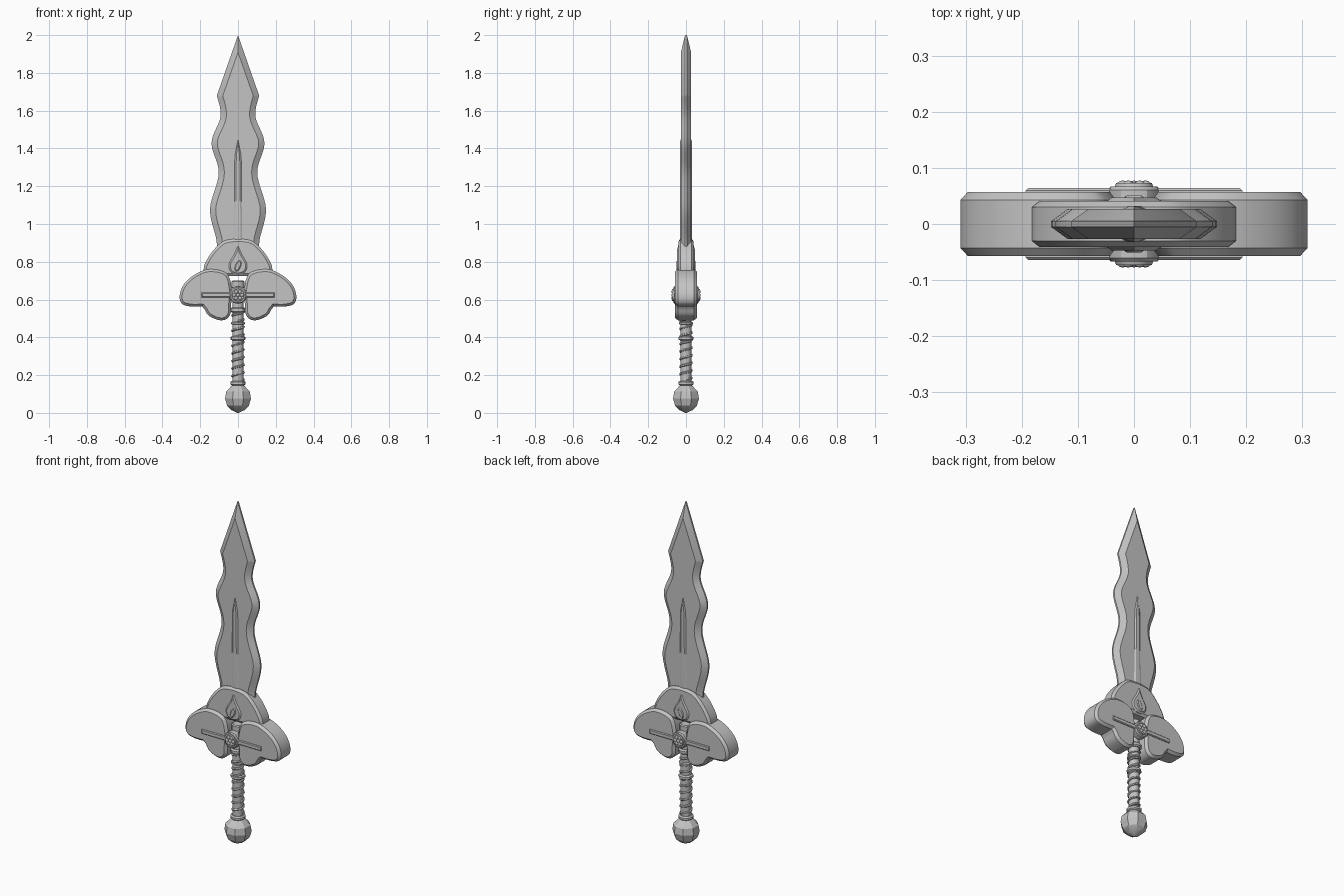
import bpy, bmesh, math
from mathutils import Vector

if "Cube" in bpy.data.objects:
    bpy.data.objects.remove(bpy.data.objects["Cube"])

steel = bpy.data.materials.new("grey_steel")
steel.diffuse_color = (0.55, 0.55, 0.55, 1)
steel.use_nodes = True
steel.node_tree.nodes["Principled BSDF"].inputs["Base Color"].default_value = steel.diffuse_color


def finish(name, bm, angle=30):
    bmesh.ops.recalc_face_normals(bm, faces=bm.faces)
    me = bpy.data.meshes.new(name)
    bm.to_mesh(me)
    bm.free()
    ob = bpy.data.objects.new(name, me)
    bpy.context.collection.objects.link(ob)
    me.materials.append(steel)
    smooth(ob, angle)
    return ob


def smooth(ob, angle=30):
    bpy.ops.object.select_all(action='DESELECT')
    ob.select_set(True)
    bpy.context.view_layer.objects.active = ob
    bpy.ops.object.shade_smooth_by_angle(angle=math.radians(angle))


def spline(pts, closed=False, n=5):
    """Smooth curve through the given 2D points."""
    p = [Vector(q) for q in pts]
    m = len(p)
    get = (lambda i: p[i % m]) if closed else (lambda i: p[max(0, min(m - 1, i))])
    out = []
    for i in range(m if closed else m - 1):
        a, b, c, d = get(i - 1), get(i), get(i + 1), get(i + 2)
        for k in range(n):
            t = k / n
            out.append(0.5 * (2 * b + (c - a) * t + (2 * a - 5 * b + 4 * c - d) * t * t
                              + (3 * b - a - 3 * c + d) * t ** 3))
    return out if closed else out + [p[-1]]


def inset(pts, d):
    """Mitred inward offset of a closed outline."""
    area = sum(a.x * b.y - b.x * a.y for a, b in zip(pts, pts[1:] + pts[:1]))
    s = 1 if area > 0 else -1
    out = []
    for i, p in enumerate(pts):
        e1 = (p - pts[i - 1]).normalized()
        e2 = (pts[(i + 1) % len(pts)] - p).normalized()
        n1, n2 = Vector((-e1.y, e1.x)) * s, Vector((-e2.y, e2.x)) * s
        out.append(p + (n1 + n2) * d / max(0.2, 1 + n1.dot(n2)))
    return out


def plate(name, pts, half, edge, bevel, sx=1):
    """Bevelled slab, symmetric front to back."""
    pts = [Vector((p[0] * sx, p[1])) for p in pts]
    inner = inset(pts, bevel)
    bm = bmesh.new()
    rings = [[bm.verts.new((p.x, y, p.y)) for p in src]
             for src, y in ((inner, -half), (pts, -edge), (pts, edge), (inner, half))]
    n = len(pts)
    for a, b in zip(rings, rings[1:]):
        for i in range(n):
            bm.faces.new((a[i], a[(i + 1) % n], b[(i + 1) % n], b[i]))
    bm.faces.new(rings[0])
    bm.faces.new(rings[-1])
    return finish(name, bm)


def mirrored(half):
    return half + [Vector((-p[0], p[1])) for p in reversed(half) if abs(p[0]) > 1e-5]


def lathe(name, profile, sides, turn=0.0, axis='z', centre=(0, 0, 0), angle=30):
    """Turned solid from (radius, height) pairs."""
    bm = bmesh.new()
    rings = []
    for r, h in profile:
        ring = []
        for i in range(sides):
            a = turn + math.tau * i / sides
            u, v = r * math.cos(a), r * math.sin(a)
            co = (u, v, h) if axis == 'z' else (u, h, v)
            ring.append(bm.verts.new(Vector(co) + Vector(centre)))
        rings.append(ring)
    for a, b in zip(rings, rings[1:]):
        for i in range(sides):
            bm.faces.new((a[i], a[(i + 1) % sides], b[(i + 1) % sides], b[i]))
    bm.faces.new(rings[0])
    bm.faces.new(rings[-1])
    return finish(name, bm, angle)


# Wavy blade with ground edges
wave = spline([(0.112, 0.85), (0.115, 0.92), (0.148, 1.08), (0.102, 1.27), (0.14, 1.43),
               (0.092, 1.57), (0.112, 1.68)], n=7)
plate("blade", mirrored(wave + [Vector((0, 2.0))]), 0.027, 0.005, 0.03)

# Raised central rib, pointed at the top
plate("blade_rib", [(-0.022, 0.88), (0.022, 0.88), (0.017, 1.36), (0, 1.45), (-0.017, 1.36)],
      0.032, 0.027, 0.008)

# Collar dome at the blade root
dome = [Vector((0.15, 0.725))] + spline(
    [(0.183, 0.745), (0.175, 0.79), (0.135, 0.855), (0.075, 0.91), (0, 0.922)])
plate("collar_dome", mirrored(dome), 0.041, 0.03, 0.014)

# Teardrop setting and its tilted stone
drop = [Vector((0, 0.885))] + spline(
    [(0.022, 0.835), (0.047, 0.79), (0.043, 0.755), (0.022, 0.737), (0, 0.733)])
plate("teardrop_setting", mirrored(drop), 0.047, 0.041, 0.008)
stone = []
for i in range(16):
    a = math.tau * i / 16
    u, v = 0.016 * math.cos(a), 0.032 * math.sin(a)
    stone.append((u * 0.93 + v * 0.37, 0.778 - u * 0.37 + v * 0.93))
plate("teardrop_stone", stone, 0.051, 0.046, 0.006)

# Crossguard wings: a broad upper lobe and a smaller lower lobe on each side
upper = spline([(0.04, 0.70), (0.06, 0.738), (0.11, 0.758), (0.175, 0.757), (0.245, 0.722),
                (0.29, 0.675), (0.309, 0.62), (0.297, 0.578), (0.25, 0.563), (0.19, 0.563)])
lower = spline([(0.178, 0.55), (0.155, 0.515), (0.105, 0.492), (0.065, 0.495),
                (0.04, 0.525), (0.036, 0.58), (0.03, 0.64)])
for side, sx in (("right", 1), ("left", -1)):
    plate("guard_wing_" + side, upper + lower, 0.057, 0.043, 0.013, sx)

# Cross bar over both wings
plate("guard_bar", [(-0.193, 0.612), (0.193, 0.612), (0.193, 0.637), (-0.193, 0.637)],
      0.064, 0.06, 0.004)

# Stepped round boss with a ring of petals, front and back
for side, s in (("front", -1), ("back", 1)):
    lathe("boss_" + side, [(0.047, s * 0.03), (0.047, s * 0.061), (0.041, s * 0.067),
                           (0.034, s * 0.067), (0.032, s * 0.073), (0.02, s * 0.073)],
          12, 0, 'y', (0, 0, 0.624))
    bm = bmesh.new()
    for i in range(7):
        a = math.tau * i / 6
        r = 0.02 if i < 6 else 0
        res = bmesh.ops.create_icosphere(bm, subdivisions=2, radius=0.0095)
        for v in res["verts"]:
            v.co = Vector((v.co.x + r * math.cos(a), v.co.y * 0.6 + s * 0.0718,
                           v.co.z + 0.624 + r * math.sin(a)))
    finish("boss_petals_" + side, bm)

# Grip core with collars
lathe("grip", [(0.029, 0.12), (0.029, 0.40), (0.03, 0.66), (0.034, 0.665),
               (0.034, 0.695), (0.028, 0.70)], 12)
for i, (z, r, h) in enumerate([(0.157, 0.041, 0.012), (0.395, 0.039, 0.012),
                               (0.475, 0.037, 0.008), (0.545, 0.04, 0.014)]):
    lathe("grip_ring_%d" % (i + 1), [(r - 0.008, z - h), (r, z - h * 0.5),
                                     (r, z + h * 0.5), (r - 0.008, z + h)], 12)

# Spiral cord wound round the grip
cu = bpy.data.curves.new("grip_cord", 'CURVE')
cu.dimensions = '3D'
cu.bevel_depth = 0.0065
cu.bevel_resolution = 1
sp = cu.splines.new('POLY')
turns, steps = 9, 14
sp.points.add(turns * steps)
for i, p in enumerate(sp.points):
    a = math.tau * i / steps
    p.co = (0.03 * math.cos(a), 0.03 * math.sin(a), 0.175 + 0.36 * i / (turns * steps), 1)
cord = bpy.data.objects.new("grip_cord", cu)
bpy.context.collection.objects.link(cord)
cu.materials.append(steel)
bpy.ops.object.select_all(action='DESELECT')
cord.select_set(True)
bpy.context.view_layer.objects.active = cord
bpy.ops.object.convert(target='MESH')
smooth(bpy.context.view_layer.objects.active, 40)

# Faceted eight-sided pommel
lathe("pommel", [(0.004, 0.0), (0.036, 0.014), (0.062, 0.038), (0.074, 0.075),
                 (0.068, 0.112), (0.038, 0.142), (0.03, 0.148)], 8, math.pi / 8, angle=20)
